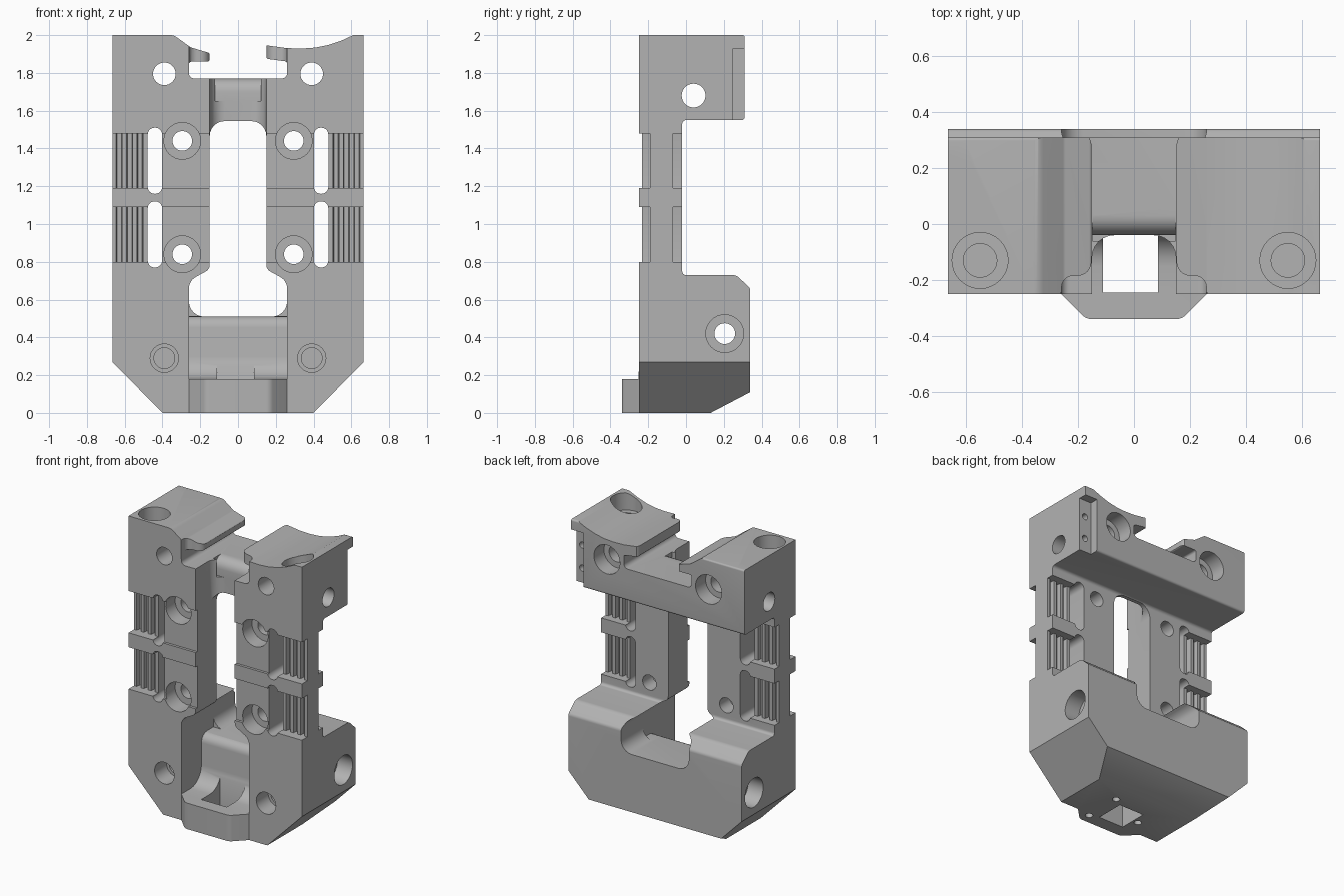
import bpy, bmesh, math
from mathutils import Vector

if "Cube" in bpy.data.objects:
    bpy.data.objects.remove(bpy.data.objects["Cube"], do_unlink=True)

grey = bpy.data.materials.new("plain grey")
grey.use_nodes = True
grey.diffuse_color = (0.45, 0.45, 0.45, 1)
grey.node_tree.nodes["Principled BSDF"].inputs["Base Color"].default_value = grey.diffuse_color


def rounded(pts, steps=6):
    """Turn (u, v, radius) corners into fillets."""
    out = []
    for i, p in enumerate(pts):
        c = Vector(p[:2])
        if len(p) == 2:
            out.append(c)
            continue
        a = Vector(pts[i - 1][:2]) - c
        b = Vector(pts[(i + 1) % len(pts)][:2]) - c
        half = a.angle(b) / 2
        a.normalize()
        b.normalize()
        d = p[2] / math.tan(half)
        mid = c + (a + b).normalized() * (p[2] / math.sin(half))
        r0, r1 = c + a * d - mid, c + b * d - mid
        sweep = r0.angle(r1)
        for k in range(steps + 1):
            t = k / steps
            out.append(mid + (r0 * math.sin((1 - t) * sweep) + r1 * math.sin(t * sweep)) / math.sin(sweep))
    return out


def prism(name, pts, axis, lo, hi):
    """Extrude a profile along an axis: x uses (y,z), y uses (x,z), z uses (x,y)."""
    place = {"x": lambda p, h: (h, p[0], p[1]),
             "y": lambda p, h: (p[0], h, p[1]),
             "z": lambda p, h: (p[0], p[1], h)}[axis]
    bm = bmesh.new()
    face = bm.faces.new([bm.verts.new(place(p, lo)) for p in rounded(pts)])
    top = bmesh.ops.extrude_face_region(bm, geom=[face])["geom"]
    shift = Vector(place((0, 0), hi - lo))
    bmesh.ops.translate(bm, verts=[v for v in top if isinstance(v, bmesh.types.BMVert)], vec=shift)
    bmesh.ops.recalc_face_normals(bm, faces=bm.faces)
    mesh = bpy.data.meshes.new(name)
    bm.to_mesh(mesh)
    bm.free()
    mesh.materials.append(grey)
    ob = bpy.data.objects.new(name, mesh)
    bpy.context.collection.objects.link(ob)
    return ob


def box(u0, u1, v0, v1):
    return [(u0, v0), (u1, v0), (u1, v1), (u0, v1)]


def mirror(pts):
    """Complete a half profile across the centre line."""
    return pts + [(-p[0], *p[1:]) for p in reversed(pts)]


def combine(other, op):
    mod = body.modifiers.new(op, "BOOLEAN")
    mod.operation, mod.solver, mod.object = op, "EXACT", other
    bpy.context.view_layer.objects.active = body
    bpy.ops.object.modifier_apply(modifier=mod.name)
    bpy.data.objects.remove(other, do_unlink=True)


def cut(pts, axis, lo, hi):
    combine(prism("cutter", pts, axis, lo, hi), "DIFFERENCE")


def drill(u, v, r, axis, lo, hi, n=32):
    turn = math.tau / n
    cut([(u + r * math.cos(i * turn), v + r * math.sin(i * turn)) for i in range(n)], axis, lo, hi)


# Main body: side profile crossed with front profile
body = prism("frame_body", [
    (-.25, 0), (.13, 0), (.34, .11), (.34, .66, .03), (.265, .73, .05), (-.02, .73, .02),
    (-.02, 1.55, .02), (.31, 1.55, .015), (.31, 2, .012), (-.25, 2)], "x", -.8, .8)
front = [(-.4, 0), (.4, 0), (.665, .27), (.665, 2), (.61, 2),
         (.55, 1.972), (.48, 1.948), (.41, 1.934), (.34, 1.929), (.26, 1.931),
         (.15, 1.946), (.15, 1.875, .012), (.26, 1.86, .015), (.26, 1.77, .03),
         (-.26, 1.77, .03), (-.26, 1.86, .015), (-.15, 1.86, .012), (-.15, 1.905, .015),
         (-.25, 1.935, .03), (-.34, 2, .06), (-.665, 2), (-.665, .27)]
combine(prism("front_outline", front, "y", -.5, .5), "INTERSECT")

# Chin at the front of the base
combine(prism("chin", mirror([(.26, -.2), (.26, -.25), (.17, -.34, .05)]), "z", 0, .22), "UNION")

# Central channel, bridge, lower notch and front pocket
cut(mirror([(.15, -.3), (.15, -.04, .08)]), "z", .8, 1.8)
cut(mirror([(.15, .85), (.15, 1.545, .08)]), "y", -.3, .1)
cut([(-.06, 1.65), (-.04, 1.65), (-.04, 1.77, .07), (.06, 1.77), (.06, 1.8), (-.06, 1.8)],
    "x", -.149, .149)
cut(mirror([(.26, .51, .08), (.26, .70, .07), (.15, .76, .04), (.15, .9)]), "y", -.5, .5)
cut([(-.5, .18), (-.03, .18, .12), (-.03, .512, .06), (.1, .512), (.1, .58), (-.5, .58)],
    "x", -.2595, .2595)
cut(box(-.11, .085, -.245, -.04), "z", -.1, .4)

# Rounded ends of the two top lips
cut(mirror([(.265, -.3), (.255, -.185, .04), (.152, -.185, .05), (.152, .3, .05), (.2, .35)]),
    "z", 1.81, 2.1)

# Side rails: stepped recesses, ribs and slots
ribs = [(.7, -.19)]
for x in (.645, .59, .535):
    ribs += [(x, -.19), (x - .005, -.16), (x - .028, -.16), (x - .032, -.19)]
ribs += [(.47, -.19)]
for s in (1, -1):
    for z0, z1 in ((.8, 1.09), (1.19, 1.48)):
        face = [(.13, -.3), (.7, -.3)] + ribs + [(.47, -.232), (.13, -.232)]
        back = [(.47, .05), (.7, .05)] + [(x, -.26 - y) for x, y in ribs]
        for profile in (face, back):
            cut([(s * x, y) for x, y in profile], "z", z0, z1)
    for z0, z1 in ((.77, 1.12), (1.16, 1.51)):
        cut([(s * u, v, .036) for u, v in box(.402, .478, z0, z1)], "y", -.4, .2)

    # Screw holes with counterbores
    for z in (.84, 1.44):
        drill(s * .295, z, .097, "y", -.4, -.13)
        drill(s * .295, z, .052, "y", -.4, .015)
    drill(s * .39, 1.795, .06, "y", -.4, .5)
    drill(s * .39, 1.795, .1, "y", .2, .5)
    drill(s * .39, .29, .075, "y", -.4, -.12)
    drill(s * .39, .29, .055, "y", -.4, -.08)
    drill(s * .55, -.13, .1, "z", 1.88, 2.1)
    drill(s * .55, -.13, .06, "z", 1.8, 2.1)
    drill(.205, .42, .1, "x", *sorted((s * .55, s * .8)))

# Cross holes from side to side
drill(.04, 1.68, .063, "x", -.8, .8)
drill(.205, .42, .055, "x", -.8, .8)

# Notch with two pin holes at the rear corner
cut(box(.57, .8, .25, .5), "z", 1.4, 1.93)
for z in (1.65, 1.81):
    drill(.62, z, .022, "y", .15, .4, 16)

# Small holes in the underside
for x, y in ((.15, 0), (.15, -.27), (-.15, -.14)):
    drill(x, y, .025, "z", -.1, .1, 16)

bpy.ops.object.select_all(action="DESELECT")
body.select_set(True)
bpy.context.view_layer.objects.active = body
bpy.ops.object.shade_smooth_by_angle(angle=math.radians(30))
